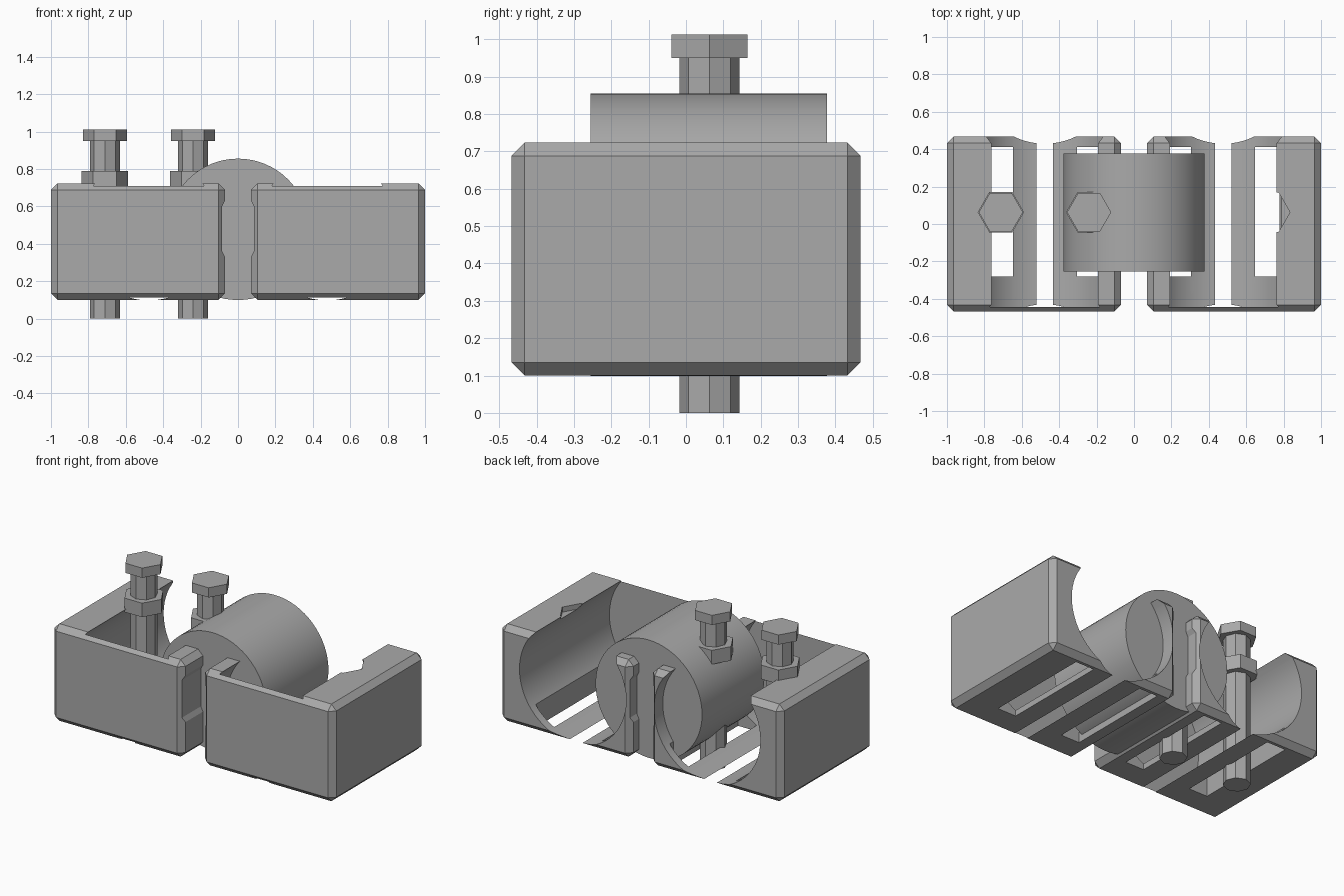
import bpy, bmesh
from math import pi

cube = bpy.data.objects.get("Cube")
if cube:
    bpy.data.objects.remove(cube, do_unlink=True)

GREY = (0.4, 0.4, 0.4, 1)
grey = bpy.data.materials.new("plain_grey")
grey.use_nodes = True
grey.diffuse_color = GREY
grey.node_tree.nodes["Principled BSDF"].inputs["Base Color"].default_value = GREY


def finish(ob, name):
    ob.name = name
    ob.data.materials.clear()
    ob.data.materials.append(grey)
    return ob


def block(name, x0, x1, y0, y1, z0, z1):
    bpy.ops.mesh.primitive_cube_add(
        size=1, location=((x0 + x1) / 2, (y0 + y1) / 2, (z0 + z1) / 2))
    ob = bpy.context.object
    ob.scale = (x1 - x0, y1 - y0, z1 - z0)
    bpy.ops.object.transform_apply(location=True, rotation=False, scale=True)
    return finish(ob, name)


def upright(name, sides, r, x, y, z0, z1):
    """Vertical prism with corners on the x axis."""
    bpy.ops.mesh.primitive_cylinder_add(
        vertices=sides, radius=r, depth=z1 - z0,
        location=(x, y, (z0 + z1) / 2), rotation=(0, 0, pi / 2))
    return finish(bpy.context.object, name)


def lying(name, r, x, z, y0, y1):
    """Smooth cylinder along y."""
    bpy.ops.mesh.primitive_cylinder_add(
        vertices=64, radius=r, depth=y1 - y0,
        location=(x, (y0 + y1) / 2, z), rotation=(pi / 2, 0, 0))
    return finish(bpy.context.object, name)


def groove(s):
    """Shallow tapered groove along the inner side of a holder."""
    pts = [(0.04, 0.33), (0.07, 0.33), (0.085, 0.36),
           (0.085, 0.6), (0.07, 0.63), (0.04, 0.63)]
    bm = bmesh.new()
    face = bm.faces.new([bm.verts.new((s * x, -0.6, z)) for x, z in pts])
    new = bmesh.ops.extrude_face_region(bm, geom=[face])["geom"]
    verts = [v for v in new if isinstance(v, bmesh.types.BMVert)]
    bmesh.ops.translate(bm, verts=verts, vec=(0, 1.2, 0))
    bmesh.ops.recalc_face_normals(bm, faces=bm.faces)
    me = bpy.data.meshes.new("groove")
    bm.to_mesh(me)
    bm.free()
    ob = bpy.data.objects.new("groove", me)
    bpy.context.collection.objects.link(ob)
    return finish(ob, "groove")


def apply_all(ob):
    bpy.ops.object.select_all(action="DESELECT")
    ob.select_set(True)
    bpy.context.view_layer.objects.active = ob
    for mod in list(ob.modifiers):
        bpy.ops.object.modifier_apply(modifier=mod.name)


def cut(ob, cutter):
    cutter.hide_render = True
    mod = ob.modifiers.new("cut", "BOOLEAN")
    mod.operation = "DIFFERENCE"
    mod.solver = "EXACT"
    mod.object = cutter
    apply_all(ob)
    bpy.data.objects.remove(cutter, do_unlink=True)


BOLT_Y = 0.063
BOLT_X = (0.24, 0.712)

# Two chamfered holders, each bored from the back with slots in the floor
for s, side in ((1, "left"), (-1, "right")):
    x0, x1 = sorted((s * 0.07, s * 1.0))
    holder = block(side + "_holder", x0, x1, -0.467, 0.467, 0.1, 0.723)
    bev = holder.modifiers.new("chamfer", "BEVEL")
    bev.width = 0.035
    bev.segments = 1
    apply_all(holder)
    cut(holder, lying("bore", 0.378, s * 0.477, 0.475, -0.445, 0.7))
    for bx in BOLT_X:
        x = s * bx
        cut(holder, block("slot", x - 0.066, x + 0.066, -0.28, 0.413, 0, 0.47))
        cut(holder, upright("nut_pocket", 6, 0.122, x, BOLT_Y, 0.69, 0.9))
    cut(holder, groove(s))
    bpy.ops.object.shade_smooth_by_angle(angle=0.35)

# Loose roller between the holders
lying("roller", 0.378, 0, 0.477, -0.255, 0.377)
bpy.ops.object.shade_smooth_by_angle(angle=0.5)

# Bolts with nuts in the right holder
for bx, pos in zip(BOLT_X, ("inner", "outer")):
    upright(pos + "_bolt_shaft", 8, 0.08, -bx, BOLT_Y, 0, 0.96)
    upright(pos + "_bolt_head", 6, 0.118, -bx, BOLT_Y, 0.95, 1.012)
    upright(pos + "_nut", 6, 0.124, -bx, BOLT_Y, 0.7, 0.79)
